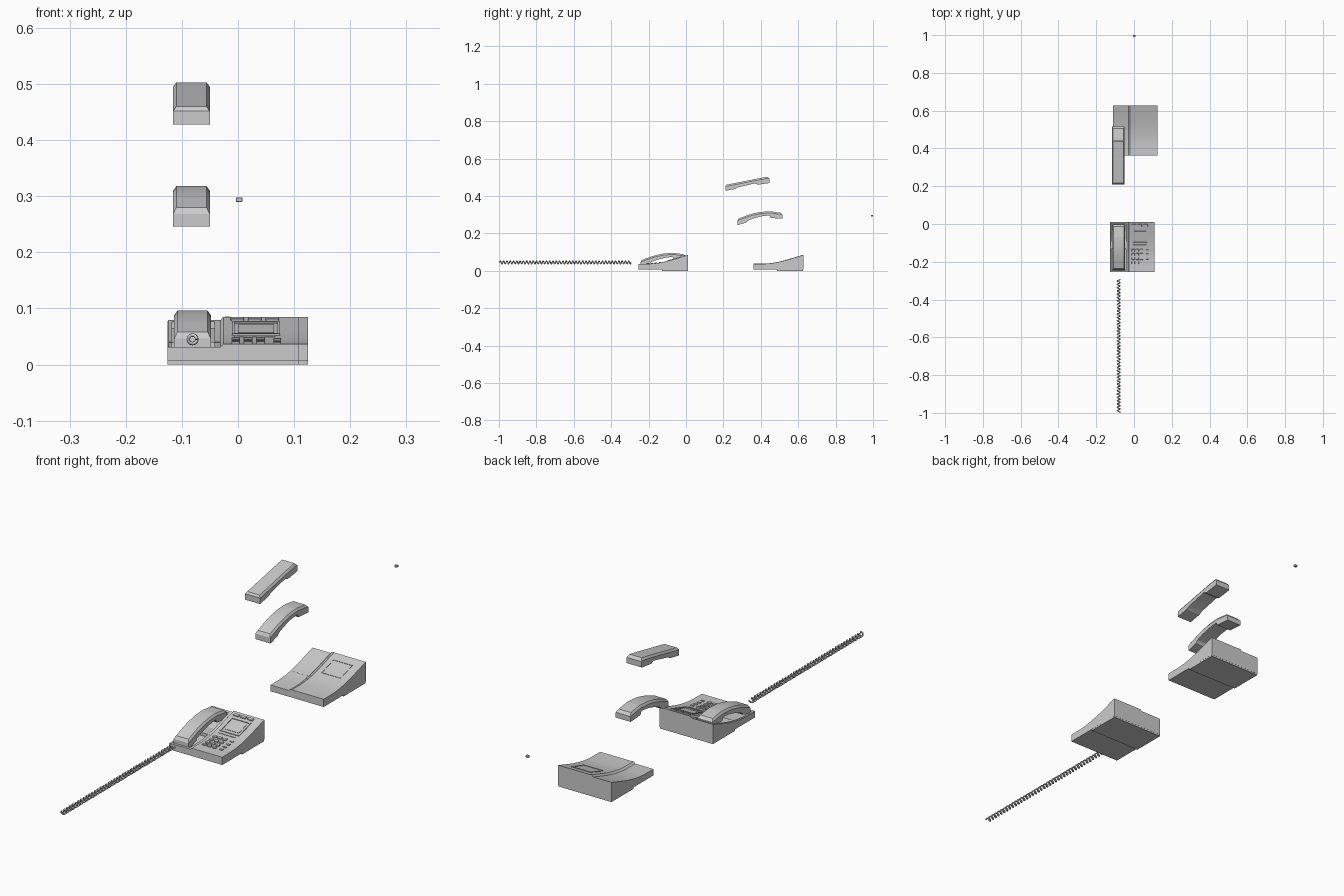
import bpy, bmesh, math
from mathutils import Matrix, Vector

if "Cube" in bpy.data.objects:
    bpy.data.objects.remove(bpy.data.objects["Cube"])

W, D = 0.235, 0.265                      # desk unit width and depth
TOP = [(0, .037), (.06, .0375), (.09, .04), (.12, .0445), (.145, .050), (.17, .056), (.2, .065), (D, .085)]


def top(y):
    for (a, za), (b, zb) in zip(TOP, TOP[1:]):
        if y <= b:
            return za + (zb - za) * (y - a) / (b - a), (zb - za) / (b - a)
    return TOP[-1][1], 0.3


def finish(name, bm, smooth=True):
    bmesh.ops.recalc_face_normals(bm, faces=bm.faces)
    me = bpy.data.meshes.new(name)
    bm.to_mesh(me)
    bm.free()
    ob = bpy.data.objects.new(name, me)
    bpy.context.collection.objects.link(ob)
    if smooth:
        bpy.ops.object.select_all(action='DESELECT')
        ob.select_set(True)
        bpy.context.view_layer.objects.active = ob
        bpy.ops.object.shade_smooth_by_angle(angle=math.radians(25))
    return ob


def loft(name, rings):
    """Join equal closed rings of points and cap both ends."""
    bm = bmesh.new()
    vs = [[bm.verts.new(p) for p in r] for r in rings]
    n = len(vs[0])
    for a, b in zip(vs, vs[1:]):
        for i in range(n):
            j = (i + 1) % n
            bm.faces.new((a[i], a[j], b[j], b[i]))
    bm.faces.new(vs[0])
    bm.faces.new(vs[-1])
    return finish(name, bm)


def deck(name, org, cols, y0=0.0, y1=D):
    """Slab under the curved top; cols are (x, height offset)."""
    ys = [y0] + [p[0] for p in TOP if y0 < p[0] < y1] + [y1]
    rings = []
    for y in ys:
        z = top(y)[0]
        ring = [(org[0] + x, org[1] + y, z + o) for x, o in cols]
        ring += [(org[0] + cols[-1][0], org[1] + y, .006), (org[0] + cols[0][0], org[1] + y, .006)]
        rings.append(ring)
    return loft(name, rings)


def box(name, c, s, tilt=0.0, bevel=0.0):
    bm = bmesh.new()
    m = Matrix.Translation(c) @ Matrix.Rotation(tilt, 4, 'X') @ Matrix.Diagonal((*s, 1))
    bmesh.ops.create_cube(bm, size=1, matrix=m)
    if bevel:
        bmesh.ops.bevel(bm, geom=bm.edges[:], offset=bevel, segments=1, affect='EDGES')
    return finish(name, bm, False)


def pad(name, org, x, y, sx, sy, h, bevel=0.0):
    """Box lying on the sloping top, rising h above it."""
    z, k = top(y)
    t = math.atan(k)
    n = Vector((0, -math.sin(t), math.cos(t)))
    c = Vector((org[0] + x, org[1] + y, z)) + n * (h / 2 - .001)
    return box(name, c, (sx, sy, h + .002), t, bevel)


def frame(name, org, x, y, sx, sy, t, h):
    for s, side in ((-1, "a"), (1, "b")):
        pad(name + "_side_" + side, org, x + s * (sx - t) / 2, y, t, sy, h)
        pad(name + "_end_" + side, org, x, y + s * (sy - t) / 2, sx, t, h)


def foot(name, org):
    box(name, (org[0] + W / 2, org[1] + .195, .02), (W - .0005, .139, .04))


def handset(name, stations, x=-.083, dy=0.0, dz=0.0):
    """Chamfered section swept along (y, bottom, top, chamfer)."""
    rings = []
    for y, b, t, c in stations:
        y, b, t = y + dy, b + dz, t + dz
        half = [(.033, b), (.033, t - c * 1.4), (.033 - c, t)]
        pts = half + [(-a, z) for a, z in reversed(half)]
        rings.append([(x + a, y, z) for a, z in pts])
    return loft(name, rings)


# detailed phone: raised key deck, recessed handset cradle, rear foot
A = (-.126, -.255)
deck("phone_key_deck", A, [(.09, -.006), (.095, -.006), (.1, 0), (W, 0)])
deck("cradle_floor", A, [(.008, -.018), (.084, -.018)], .01, D - .008)
deck("cradle_left_rail", A, [(0, -.008), (.002, -.006), (.008, -.006)])
deck("cradle_right_rail", A, [(.084, -.006), (.09, -.006)])
deck("cradle_front_lip", A, [(.008, -.006), (.084, -.006)], 0, .01)
deck("cradle_rear_lip", A, [(.008, -.006), (.084, -.006)], D - .008, D)
foot("phone_foot", A)

# display, function buttons, label slit and keypad
frame("display_frame", A, .158, .193, .086, .078, .005, .003)
pad("display_screen", A, .158, .193, .064, .05, .0015)
for i in range(3):
    pad(f"function_button_{i}", A, .125 + i * .031, .248, .024, .012, .004, .001)
pad("label_strip", A, .156, .143, .072, .005, .002)
for r in range(4):
    for c in range(3):
        pad(f"key_{r}_{c}", A, .122 + c * .022, .05 + r * .022, .016, .013, .004, .001)
for r in range(4):
    pad(f"side_button_{r}", A, .196, .05 + r * .022, .014, .008, .003, .001)

# plain phone body
B = (-.11, .362)
deck("plain_phone_body", B, [(0, -.006), (.08, -.006), (.088, .001), (.094, .001), (.095, 0), (W, 0)])
foot("plain_phone_foot", B)
frame("plain_display_frame", B, .158, .193, .086, .078, .003, .0015)

# handsets: one in the cradle, one curved spare, one straight spare
CURVED = [(.275, .246, .268, .0004), (.282, .246, .280, .006), (.322, .258, .295, .006),
          (.330, .268, .298, .006), (.36, .280, .307, .006), (.40, .291, .315, .006),
          (.445, .297, .318, .006), (.453, .283, .318, .006), (.505, .279, .311, .006),
          (.515, .279, .300, .0004)]
STRAIGHT = [(.21, .428, .452, .0004), (.216, .429, .460, .006), (.265, .438, .470, .006),
            (.276, .446, .472, .006), (.37, .468, .491, .006), (.385, .461, .494, .006),
            (.436, .468, .503, .006), (.446, .470, .493, .0004)]
handset("cradled_handset", CURVED, -.081, -.518, -.222)
handset("curved_handset", CURVED)
handset("straight_handset", STRAIGHT)

# coiled cord
TURNS, STEPS, R = 40, 12, .0077
cu = bpy.data.curves.new("coiled_cord", 'CURVE')
cu.dimensions = '3D'
cu.bevel_depth, cu.bevel_resolution, cu.use_fill_caps = .0031, 1, True
sp = cu.splines.new('POLY')
N = TURNS * STEPS
sp.points.add(N)
for i, p in enumerate(sp.points):
    a = 2 * math.pi * i / STEPS
    p.co = (-.081 + R * math.cos(a), -.997 + .704 * i / N, .045 + R * math.sin(a), 1)
bpy.context.collection.objects.link(bpy.data.objects.new("coiled_cord", cu))

# loose cord plug
box("cord_plug", (.002, .995, .294), (.012, .01, .008), 0, .001)
